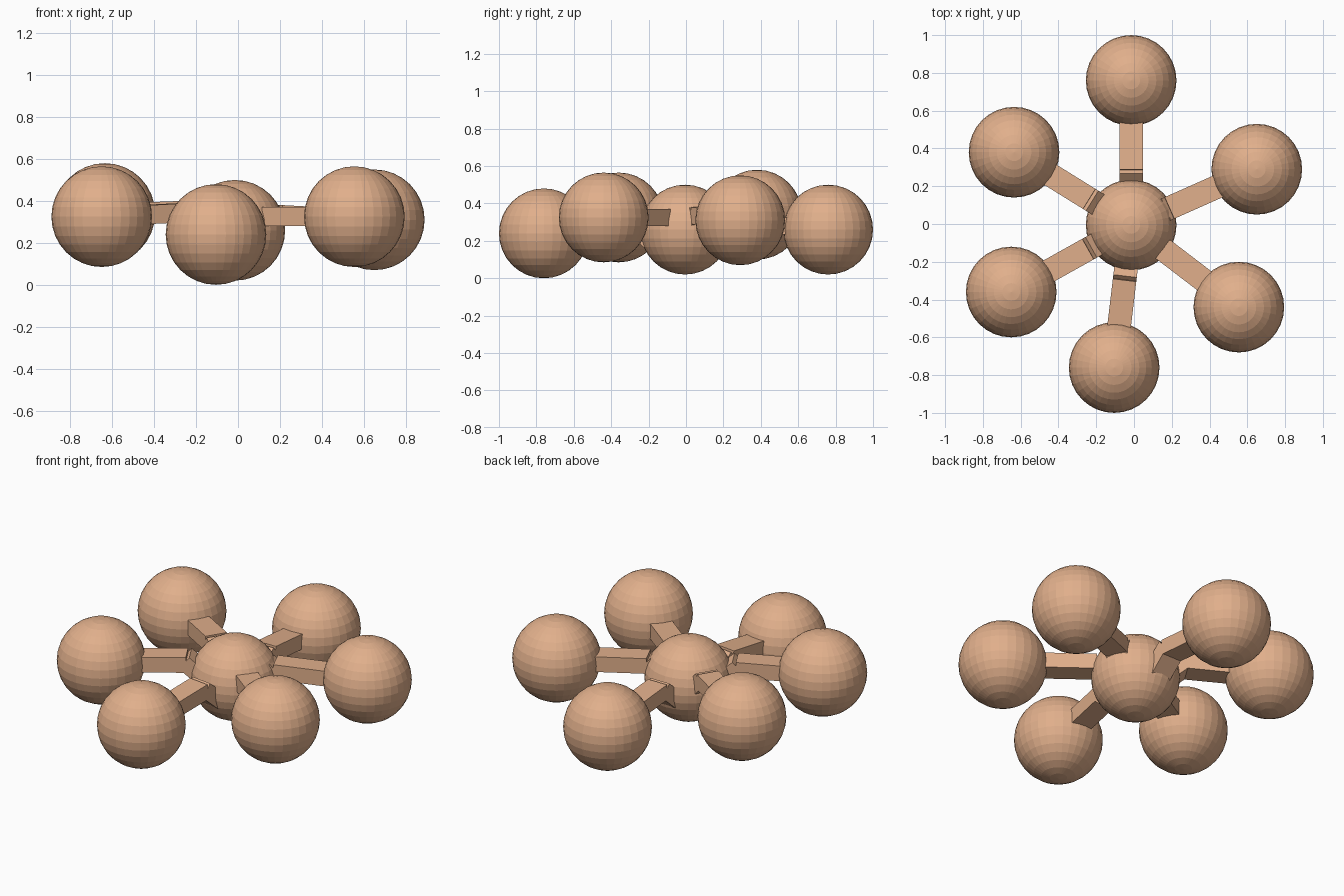
import bpy
from mathutils import Vector, Matrix

if "Cube" in bpy.data.objects:
    bpy.data.objects.remove(bpy.data.objects["Cube"])

R = 0.24
HUB = Vector((-0.015, -0.005, 0.26))

mat = bpy.data.materials.new("copper")
mat.diffuse_color = (0.75, 0.43, 0.26, 1)
mat.use_nodes = True
mat.node_tree.nodes["Principled BSDF"].inputs["Base Color"].default_value = mat.diffuse_color


def ball(name, center):
    bpy.ops.mesh.primitive_uv_sphere_add(segments=32, ring_count=16, radius=R, location=center)
    ob = bpy.context.object
    ob.name = name
    ob.data.materials.append(mat)


def bar(name, a, b, width=0.125, height=0.09):
    # box running from a to b, kept level across its width
    d = b - a
    y = d.normalized()
    x = y.cross(Vector((0, 0, 1))).normalized()
    z = x.cross(y)
    bpy.ops.mesh.primitive_cube_add(size=1)
    ob = bpy.context.object
    ob.name = name
    rot = Matrix((x, y, z)).transposed().to_4x4()
    ob.matrix_world = (Matrix.Translation((a + b) / 2) @ rot
                       @ Matrix.Diagonal((width, d.length, height, 1)))
    ob.data.materials.append(mat)


# outer ball centre, elbow distance from hub, elbow height
arms = [
    ((-0.015, 0.76, 0.26), 0.29, 0.30),
    ((0.65, 0.29, 0.31), 0.22, 0.335),
    ((0.555, -0.44, 0.325), 0.21, 0.325),
    ((-0.105, -0.76, 0.24), 0.29, 0.29),
    ((-0.65, -0.36, 0.325), 0.26, 0.345),
    ((-0.635, 0.38, 0.34), 0.26, 0.355),
]

# hub
ball("hub_ball", HUB)

# bent arms: short steep inner piece, long level outer piece, ball on the end
for i, (c, r, h) in enumerate(arms, 1):
    c = Vector(c)
    out = c - HUB
    out.z = 0
    out.normalize()
    elbow = HUB + out * r
    elbow.z = h
    root = elbow - out * 0.15 - Vector((0, 0, 0.13))
    ball(f"outer_ball_{i}", c)
    bar(f"inner_arm_{i}", root, elbow + (elbow - root) * 0.08)
    bar(f"outer_arm_{i}", elbow, c)
